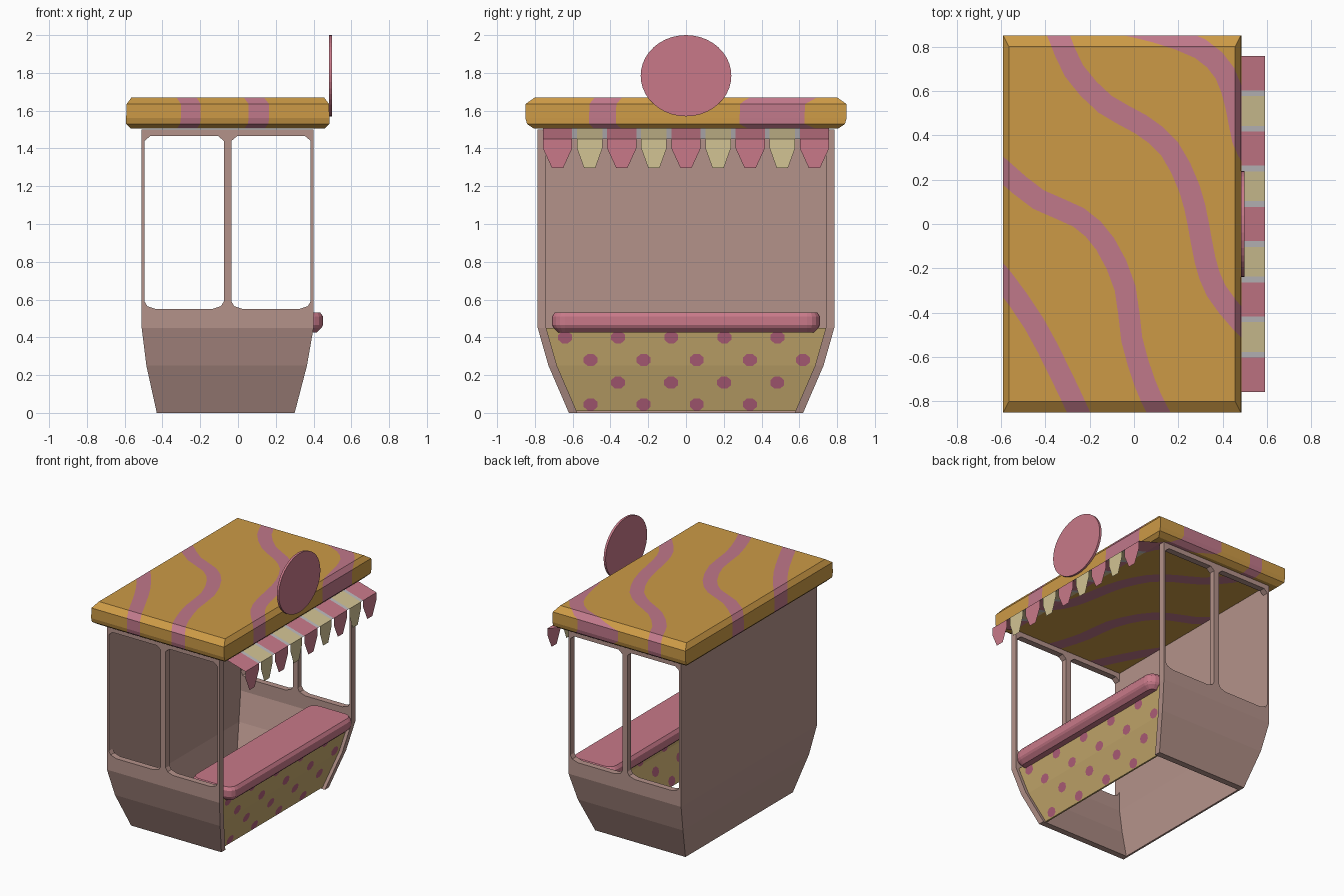
import bpy, bmesh, math
from mathutils import Vector

if "Cube" in bpy.data.objects:
    bpy.data.objects.remove(bpy.data.objects["Cube"])


def mat(name, r, g, b):
    lin = [(c / 255 / 12.92) if c < 10 else ((c / 255 + 0.055) / 1.055) ** 2.4 for c in (r, g, b)]
    m = bpy.data.materials.new(name)
    m.diffuse_color = (*lin, 1)
    m.use_nodes = True
    m.node_tree.nodes["Principled BSDF"].inputs["Base Color"].default_value = m.diffuse_color
    return m


GOLD = mat("roof gold", 204, 154, 70)
STRIPE = mat("stripe pink", 192, 120, 138)
PINK = mat("rose pink", 200, 121, 137)
BODY = mat("dusty pink", 180, 146, 138)
PANEL = mat("panel yellow", 196, 168, 108)
DOT = mat("dot mauve", 176, 95, 122)
CREAM = mat("cream", 210, 195, 148)
GREY = mat("light grey", 190, 187, 190)


def finish(bm, name, mats, normals=True):
    if normals:
        bmesh.ops.recalc_face_normals(bm, faces=bm.faces[:])
    me = bpy.data.meshes.new(name)
    bm.to_mesh(me)
    bm.free()
    for m in mats:
        me.materials.append(m)
    ob = bpy.data.objects.new(name, me)
    bpy.context.collection.objects.link(ob)
    return ob


def loft(rings):
    bm = bmesh.new()
    vs = [[bm.verts.new(p) for p in r] for r in rings]
    n = len(vs[0])
    for a, b in zip(vs, vs[1:]):
        for i in range(n):
            bm.faces.new((a[i], a[(i + 1) % n], b[(i + 1) % n], b[i]))
    bm.faces.new(vs[0][::-1])
    bm.faces.new(vs[-1])
    return bm


def strip(bm, rows):
    """Rows of (left, right) points joined into quads; returns the vertex rows."""
    vs = [[bm.verts.new(p) for p in r] for r in rows]
    for a, b in zip(vs, vs[1:]):
        bm.faces.new((a[0], a[1], b[1], b[0]))
    return vs


def thicken(bm, vec):
    ret = bmesh.ops.extrude_face_region(bm, geom=bm.faces[:])
    bmesh.ops.translate(bm, vec=vec, verts=[v for v in ret["geom"] if isinstance(v, bmesh.types.BMVert)])


# Body profile: z, back x, front x, half width
LEVELS = [(0, -0.43, 0.30, 0.62), (0.25, -0.485, 0.365, 0.728), (0.45, -0.51, 0.40, 0.785)]
TOP = 1.5


def front_at(z):
    """Front edge x and half width at height z."""
    for a, b in zip(LEVELS, LEVELS[1:]):
        if z <= b[0]:
            t = (z - a[0]) / (b[0] - a[0])
            return a[2] + t * (b[2] - a[2]), a[3] + t * (b[3] - a[3])


# Side walls with two windows each
for s, name in ((-1, "front_side_wall"), (1, "rear_side_wall")):
    bm = bmesh.new()
    rows = strip(bm, [((x0, s * w, z), (x1, s * w, z)) for z, x0, x1, w in LEVELS])
    y = s * 0.785
    lo, hi = rows[-1]
    loops = [[lo, hi, bm.verts.new((0.40, y, TOP)), bm.verts.new((-0.51, y, TOP))]]
    for a, b in ((-0.495, -0.075), (-0.035, 0.385)):
        pts = [(a, 0.59), (a + 0.015, 0.565), (a + 0.06, 0.55), (b - 0.06, 0.55), (b - 0.015, 0.565), (b, 0.59),
               (b, 1.44), (b - 0.03, 1.465), (a + 0.03, 1.465), (a, 1.44)]
        loops.append([bm.verts.new((px, y, pz)) for px, pz in pts])
    edges = []
    for lp in loops:
        for i, v in enumerate(lp):
            w = lp[(i + 1) % len(lp)]
            edges.append(bm.edges.get((v, w)) or bm.edges.new((v, w)))
    bmesh.ops.triangle_fill(bm, use_beauty=True, edges=edges, normal=(0, s, 0))
    thicken(bm, (0, -s * 0.045, 0))
    finish(bm, name, [BODY])

# Solid back wall
bm = bmesh.new()
strip(bm, [((x0, -w, z), (x0, w, z)) for z, x0, _, w in LEVELS + [(TOP, -0.51, 0, 0.785)]])
thicken(bm, (0.014, 0, 0))
finish(bm, "back_wall", [BODY])

# Counter front panel, set back a little
bm = bmesh.new()
rows = []
for z in (0.01, 0.25, 0.45):
    x, w = front_at(z)
    rows.append(((x - 0.025, -w + 0.042, z), (x - 0.025, w - 0.042, z)))
strip(bm, rows)
thicken(bm, (-0.012, 0, 0))
finish(bm, "counter_panel", [PANEL])

# Polka dots on both faces of the panel
bm = bmesh.new()
for z, first, count in ((0.045, -0.505, 4), (0.16, -0.36, 4), (0.28, -0.505, 5), (0.40, -0.64, 5)):
    for k in range(count):
        for off in (-0.022, -0.040):
            ring = []
            for i in range(8):
                a = math.radians(22.5 + 45 * i)
                dz = z + 0.034 * math.sin(a)
                ring.append(bm.verts.new((front_at(dz)[0] + off, first + 0.281 * k + 0.04 * math.cos(a), dz)))
            bm.faces.new(ring if off > -0.03 else ring[::-1])
finish(bm, "polka_dots", [DOT], False)


# Counter top with rounded corners
def rounded(inset, z, x0=0.10, x1=0.45, w=0.71, r=0.07):
    pts = []
    for q, (cx, cy) in enumerate(((x1 - r, w - r), (x0 + r, w - r), (x0 + r, -w + r), (x1 - r, -w + r))):
        for i in range(5):
            a = math.pi / 2 * (q + i / 4)
            pts.append((cx + (r - inset) * math.cos(a), cy + (r - inset) * math.sin(a), z))
    return pts


finish(loft([rounded(0.035, 0.425), rounded(0.008, 0.45), rounded(0, 0.465), rounded(0, 0.51), rounded(0.015, 0.532)]),
       "counter_top", [PINK])

# Roof slab with chamfered edges
def roof_ring(ix, iy, z):
    x0, x1, y = -0.592 + ix, 0.484 - ix, 0.85 - iy
    return [(x0, -y, z), (x1, -y, z), (x1, y, z), (x0, y, z)]


bm = loft([roof_ring(0.025, 0.045, 1.505), roof_ring(0, 0.008, 1.53), roof_ring(0, 0, 1.56),
           roof_ring(0.002, 0, 1.635), roof_ring(0.028, 0.05, 1.67)])

# Wavy roof stripes: cut along both stripe edges, then colour the faces between
PATHS = [
    [(-0.40, 0.97), (-0.34, 0.85), (-0.27, 0.69), (-0.13, 0.54), (0.03, 0.45), (0.16, 0.34), (0.25, 0.16),
     (0.29, 0.0), (0.32, -0.16), (0.37, -0.30), (0.48, -0.44), (0.58, -0.54)],
    [(-0.70, 0.34), (-0.59, 0.24), (-0.43, 0.11), (-0.25, 0.03), (-0.13, -0.09), (-0.04, -0.29), (-0.01, -0.52),
     (0.05, -0.72), (0.11, -0.85), (0.18, -0.97)],
    [(-0.68, -0.15), (-0.59, -0.25), (-0.45, -0.45), (-0.34, -0.66), (-0.25, -0.85), (-0.20, -0.97)],
    [(-0.05, 0.90), (0.10, 0.865), (0.30, 0.79), (0.41, 0.68), (0.46, 0.53), (0.49, 0.38), (0.53, 0.30)],
]
HALF = 0.048
quads = []
for path in PATHS:
    p = [Vector(q) for q in path]
    fine = []
    for i in range(len(p) - 1):
        a, b, c, d = p[max(i - 1, 0)], p[i], p[i + 1], p[min(i + 2, len(p) - 1)]
        fine += [b, (9 * (b + c) - a - d) / 16]
    fine.append(p[-1])
    sides = []
    for i, q in enumerate(fine):
        t = (fine[min(i + 1, len(fine) - 1)] - fine[max(i - 1, 0)]).normalized()
        n = Vector((-t.y, t.x)) * HALF
        sides.append((q + n, q - n))
    for (l0, r0), (l1, r1) in zip(sides, sides[1:]):
        quads.append((r0, r1, l1, l0))
        for a, b in ((l0, l1), (r0, r1)):
            e = b - a
            bmesh.ops.bisect_plane(bm, geom=bm.verts[:] + bm.edges[:] + bm.faces[:], dist=1e-5,
                                   plane_co=(a.x, a.y, 0), plane_no=(-e.y, e.x, 0))


def inside(c, quad):
    for i in range(4):
        a, b = quad[i], quad[(i + 1) % 4]
        if (b.x - a.x) * (c.y - a.y) - (b.y - a.y) * (c.x - a.x) < 0:
            return False
    return True


for f in bm.faces:
    c = f.calc_center_median()
    f.material_index = int(any(inside(c, q) for q in quads))
finish(bm, "roof", [GOLD, STRIPE])

# Round sign plate
N = 40
finish(loft([[(x, 0.24 * math.cos(2 * math.pi * i / N), 1.785 + 0.215 * math.sin(2 * math.pi * i / N))
              for i in range(N)] for x in (0.482, 0.498)]), "round_sign", [PINK])

# Striped awning sheet with hanging pennants
bm = bmesh.new()


def sheet(pts, index):
    bm.faces.new([bm.verts.new(p) for p in pts]).material_index = index


XI, XO, ZI, ZO = 0.40, 0.59, 1.505, 1.45
for k in range(-4, 5):
    c = 0.17 * k
    idx = k % 2
    h = 0.067 if idx else 0.077
    sheet([(XI, c - h, ZI), (XO, c - h, ZO), (XO, c + h, ZO), (XI, c + h, ZI)], idx)
    sheet([(XO, c - h, ZO), (XO, c - h, 1.40), (XO, c - 0.03, 1.297), (XO, c + 0.03, 1.297),
           (XO, c + h, 1.40), (XO, c + h, ZO)], idx)
    if k < 4:
        a, b = c + h, c + 0.17 - (0.077 if idx else 0.067)
        sheet([(XI, a, ZI), (XO, a, ZO), (XO, b, ZO), (XI, b, ZI)], 2)
finish(bm, "awning", [PINK, CREAM, GREY], False)
